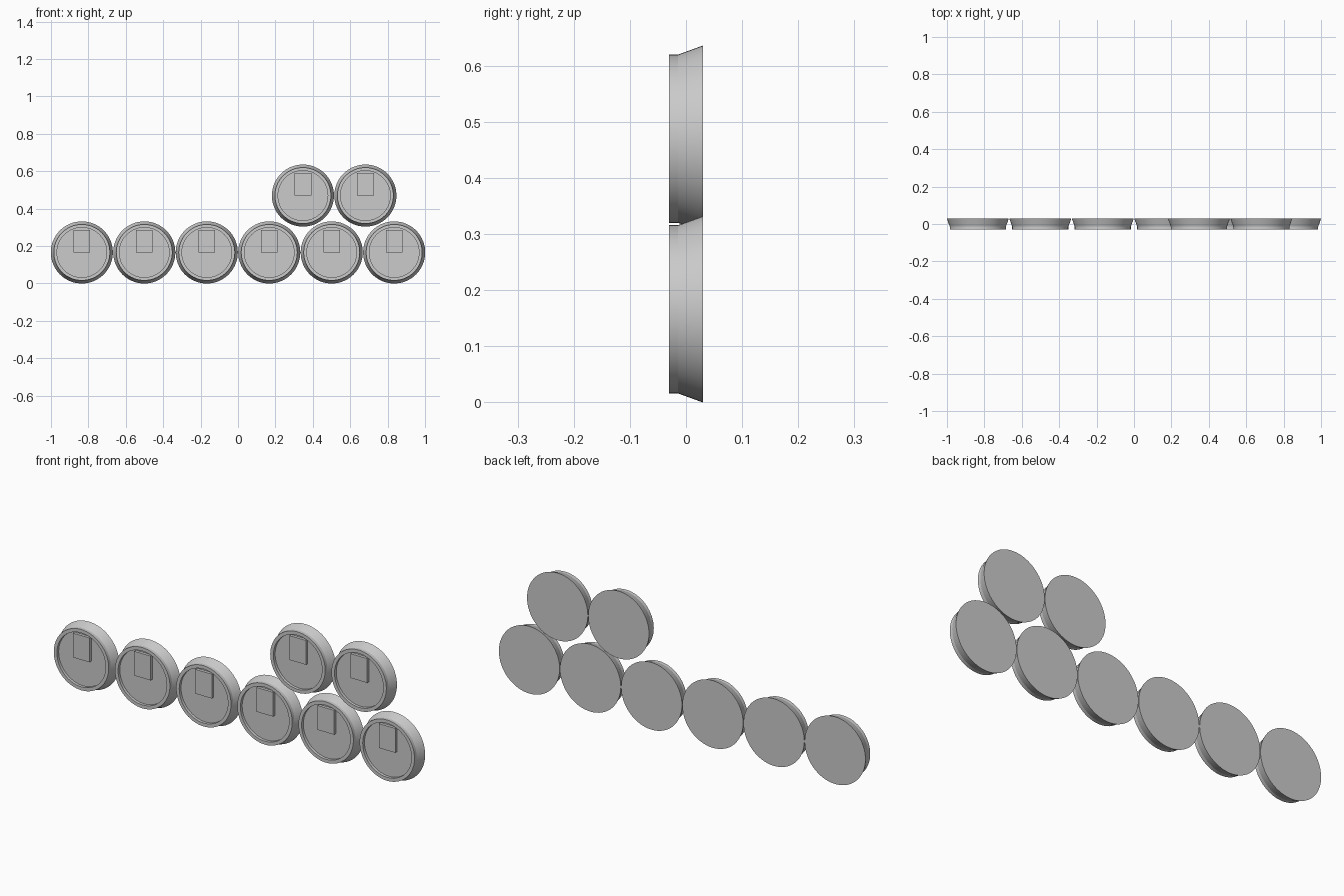
import bpy
import bmesh
from math import cos, sin, tau, radians

cube = bpy.data.objects.get("Cube")
if cube:
    bpy.data.objects.remove(cube, do_unlink=True)

metal = bpy.data.materials.new("light_grey")
metal.use_nodes = True
GREY = (0.6, 0.6, 0.6, 1)
metal.diffuse_color = GREY
metal.node_tree.nodes["Principled BSDF"].inputs["Base Color"].default_value = GREY

SEGMENTS = 64
RADIUS = 0.166
PITCH = 0.334
FRONT, BACK, RECESS = -0.03, 0.03, -0.016


def add_object(name, bm, centre):
    bmesh.ops.recalc_face_normals(bm, faces=bm.faces)
    mesh = bpy.data.meshes.new(name)
    bm.to_mesh(mesh)
    bm.free()
    mesh.materials.append(metal)
    obj = bpy.data.objects.new(name, mesh)
    obj.location = (centre[0], 0, centre[1])
    bpy.context.collection.objects.link(obj)
    return obj


def lid(name, centre):
    # flared back, straight collar, flat rim and shallow recess
    profile = [(RADIUS, BACK), (0.15, -0.014), (0.15, FRONT),
               (0.133, FRONT), (0.133, RECESS)]
    bm = bmesh.new()
    rings = [[bm.verts.new((r * cos(tau * i / SEGMENTS), y, r * sin(tau * i / SEGMENTS)))
              for i in range(SEGMENTS)] for r, y in profile]
    for a, b in zip(rings, rings[1:]):
        for i in range(SEGMENTS):
            j = (i + 1) % SEGMENTS
            bm.faces.new((a[i], a[j], b[j], b[i]))
    bm.faces.new(rings[0])
    bm.faces.new(rings[-1])
    obj = add_object(name, bm, centre)
    bpy.ops.object.select_all(action="DESELECT")
    obj.select_set(True)
    bpy.context.view_layer.objects.active = obj
    bpy.ops.object.shade_smooth_by_angle(angle=radians(15))


def tab(name, centre):
    # raised rectangular plate from the middle up to the rim
    bm = bmesh.new()
    bmesh.ops.create_cube(bm, size=1)
    for v in bm.verts:
        v.co = (v.co.x * 0.09,
                FRONT if v.co.y < 0 else RECESS + 0.002,
                0.06 + v.co.z * 0.12)
    add_object(name, bm, centre)


# bottom row of six, top row of two resting on the right-hand end
centres = [((i - 2.5) * PITCH, RADIUS) for i in range(6)]
centres += [(0.347 + i * PITCH, 0.47) for i in range(2)]
for n, centre in enumerate(centres, 1):
    lid(f"lid_{n}", centre)
    tab(f"pull_tab_{n}", centre)
